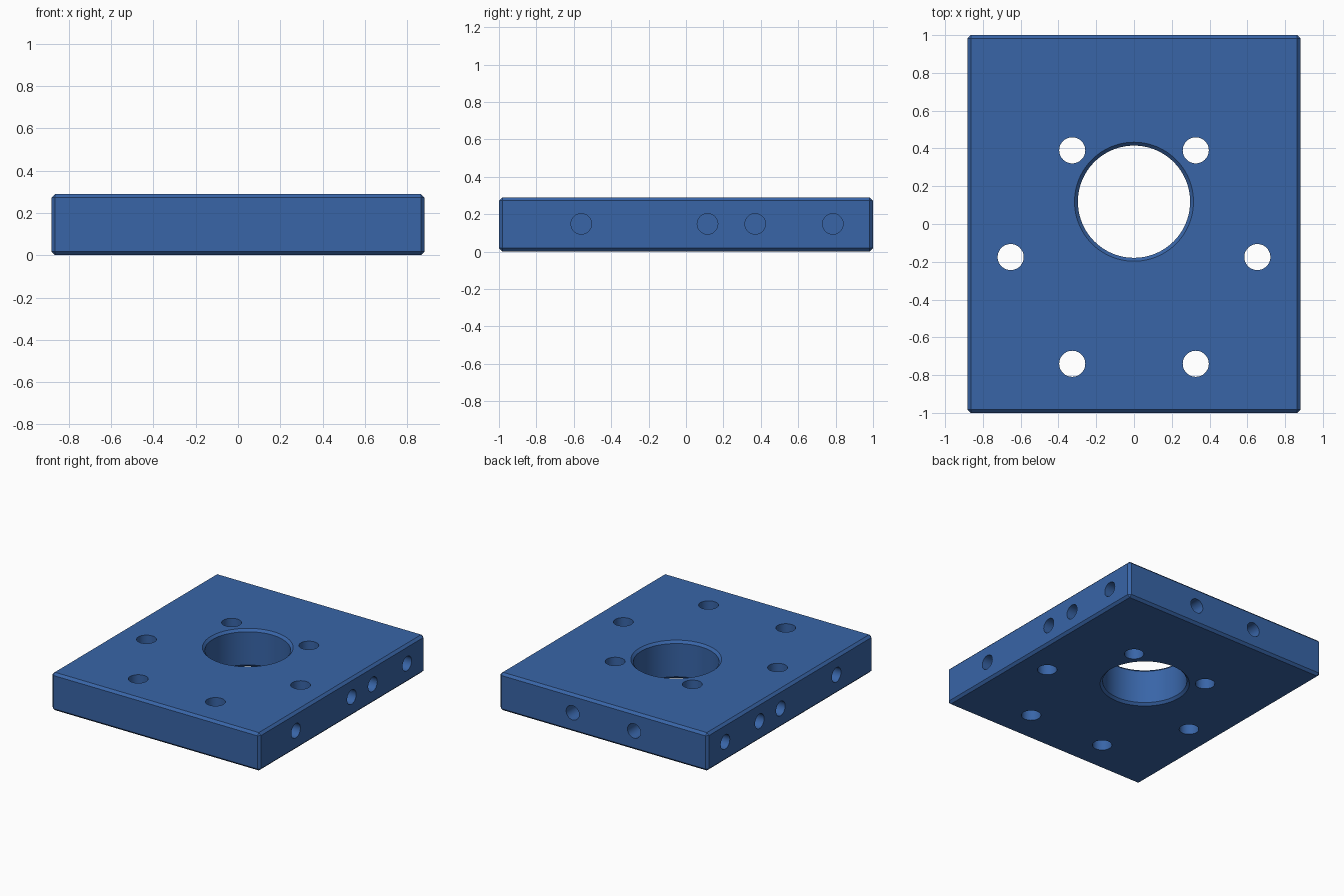
import bpy, bmesh
from math import pi
from mathutils import Matrix, Vector

if "Cube" in bpy.data.objects:
    bpy.data.objects.remove(bpy.data.objects["Cube"])

T = 0.29          # plate thickness
CH = 0.018        # edge chamfer
MID = T / 2


def make_object(name, bm):
    bmesh.ops.recalc_face_normals(bm, faces=bm.faces)
    mesh = bpy.data.meshes.new(name)
    bm.to_mesh(mesh)
    bm.free()
    obj = bpy.data.objects.new(name, mesh)
    bpy.context.collection.objects.link(obj)
    return obj


def add_cylinder(bm, centre, axis, r1, r2, length, segs=48):
    rot = Vector((0, 0, 1)).rotation_difference(Vector(axis)).to_matrix().to_4x4()
    bmesh.ops.create_cone(bm, cap_ends=True, segments=segs, radius1=r1, radius2=r2,
                          depth=length, matrix=Matrix.Translation(centre) @ rot)


# Plate with every edge chamfered
bm = bmesh.new()
bmesh.ops.create_cube(bm, size=1, matrix=Matrix.Translation((0, 0, MID))
                      @ Matrix.Diagonal((1.764, 2, T, 1)))
bmesh.ops.bevel(bm, geom=bm.edges[:], offset=CH, segments=1, affect='EDGES')
plate = make_object("plate", bm)

# Holes
cut = bmesh.new()
for x, y in ((0.327, 0.39), (0.653, -0.175), (0.327, -0.74)):
    for s in (-1, 1):
        add_cylinder(cut, (s * x, y, MID), (0, 0, 1), 0.069, 0.069, T + 0.2)
DEPTH = 0.3
for y in (-0.56, 0.115, 0.37, 0.785):          # blind holes in both long sides
    for s in (-1, 1):
        add_cylinder(cut, (s * 0.882, y, 0.148), (1, 0, 0), 0.055, 0.055, 2 * DEPTH)
for x in (-0.26, 0.26):                        # blind holes in the back
    add_cylinder(cut, (x, 1, 0.148), (0, 1, 0), 0.055, 0.055, 2 * DEPTH)

# Central bore, chamfered at both ends, as a lathed profile
R, E = 0.297, 0.05
profile = [(0, -E), (R + CH + E, -E), (R, CH), (R, T - CH), (R + CH + E, T + E), (0, T + E)]
verts = [cut.verts.new((r, 0.118, z)) for r, z in profile]
edges = [cut.edges.new(p) for p in zip(verts, verts[1:])]
bmesh.ops.spin(cut, geom=verts + edges, cent=(0, 0.118, 0), axis=(0, 0, 1),
               angle=2 * pi, steps=96, use_merge=False)
bmesh.ops.remove_doubles(cut, verts=cut.verts[:], dist=1e-5)
cutter = make_object("hole_cutter", cut)
cutter.hide_render = True

mod = plate.modifiers.new("holes", 'BOOLEAN')
mod.operation = 'DIFFERENCE'
mod.solver = 'EXACT'
mod.object = cutter
bpy.context.view_layer.objects.active = plate
plate.select_set(True)
cutter.select_set(False)
bpy.ops.object.modifier_apply(modifier=mod.name)
bpy.data.objects.remove(cutter)
bpy.ops.object.shade_smooth_by_angle(angle=pi / 6)

# Blue finish
mat = bpy.data.materials.new("blue")
mat.diffuse_color = (0.04, 0.13, 0.39, 1)
mat.use_nodes = True
mat.node_tree.nodes["Principled BSDF"].inputs["Base Color"].default_value = mat.diffuse_color
plate.data.materials.clear()
plate.data.materials.append(mat)
